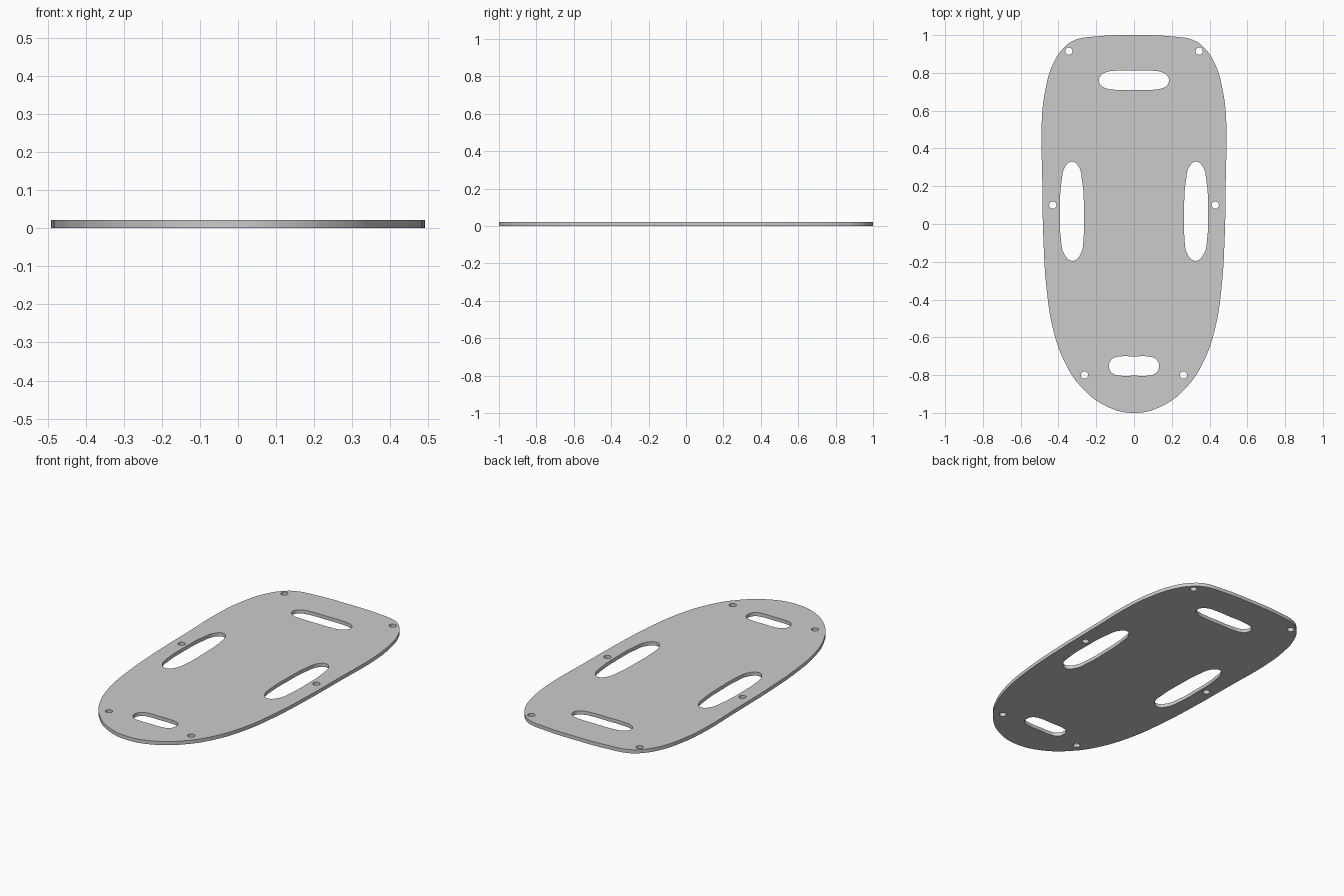
import bpy, bmesh, math

if "Cube" in bpy.data.objects:
    bpy.data.objects.remove(bpy.data.objects["Cube"])

THICK = 0.021

curve = bpy.data.curves.new("board", 'CURVE')
curve.dimensions = '2D'
curve.fill_mode = 'BOTH'
curve.extrude = THICK / 2
curve.resolution_u = 8


def loop(points):
    """Closed smooth loop through the points."""
    s = curve.splines.new('BEZIER')
    s.bezier_points.add(len(points) - 1)
    for bp, (x, y) in zip(s.bezier_points, points):
        bp.co = (x, y, 0)
        bp.handle_left_type = bp.handle_right_type = 'AUTO'
    s.use_cyclic_u = True


def mirrored(half):
    """Complete a right-hand half profile that starts and ends on x = 0."""
    return half + [(-x, y) for x, y in half[-2:0:-1]]


def end_slot(y, half_len, straight, r=0.051):
    """Crosswise hand slot with full rounded ends."""
    d = half_len - straight
    half = [(0, y + r), (straight, y + r), (straight + 0.62 * d, y + r * 0.83),
            (straight + 0.92 * d, y + r * 0.45), (half_len, y),
            (straight + 0.92 * d, y - r * 0.45), (straight + 0.62 * d, y - r * 0.83),
            (straight, y - r), (0, y - r)]
    loop(mirrored(half))


# Outline
loop(mirrored([(0, 1), (0.2, 0.993), (0.315, 0.973), (0.37, 0.935), (0.43, 0.845),
               (0.473, 0.69), (0.489, 0.53), (0.486, 0.25), (0.479, -0.1),
               (0.463, -0.34), (0.43, -0.55), (0.37, -0.725), (0.28, -0.862),
               (0.15, -0.963), (0, -1)]))

# End slots
end_slot(0.761, 0.185, 0.09)
end_slot(-0.752, 0.132, 0.07)

# Side slots and strap holes
side = [(0.328, 0.33), (0.362, 0.307), (0.383, 0.23), (0.392, 0.05), (0.388, -0.07),
        (0.367, -0.163), (0.325, -0.195), (0.285, -0.163), (0.267, -0.07),
        (0.265, 0.06), (0.275, 0.23), (0.295, 0.307)]
for s in (1, -1):
    loop([(s * x, y) for x, y in side])
    for cx, cy in ((0.345, 0.915), (0.43, 0.1), (0.262, -0.8)):
        loop([(s * cx + 0.019 * math.cos(a * math.pi / 4),
               cy + 0.019 * math.sin(a * math.pi / 4)) for a in range(8)])

# Convert to a mesh plate standing on z = 0
tmp = bpy.data.objects.new("outline", curve)
bpy.context.collection.objects.link(tmp)
bpy.context.view_layer.update()
mesh = bpy.data.meshes.new_from_object(tmp.evaluated_get(bpy.context.evaluated_depsgraph_get()))
bpy.data.objects.remove(tmp)
bm = bmesh.new()
bm.from_mesh(mesh)
bmesh.ops.remove_doubles(bm, verts=bm.verts, dist=1e-5)
bmesh.ops.translate(bm, verts=bm.verts, vec=(0, 0, THICK / 2))
bmesh.ops.recalc_face_normals(bm, faces=bm.faces)
bm.to_mesh(mesh)
bm.free()

board = bpy.data.objects.new("board", mesh)
bpy.context.collection.objects.link(board)
bpy.context.view_layer.objects.active = board
board.select_set(True)
bpy.ops.object.shade_smooth_by_angle(angle=math.radians(30))
